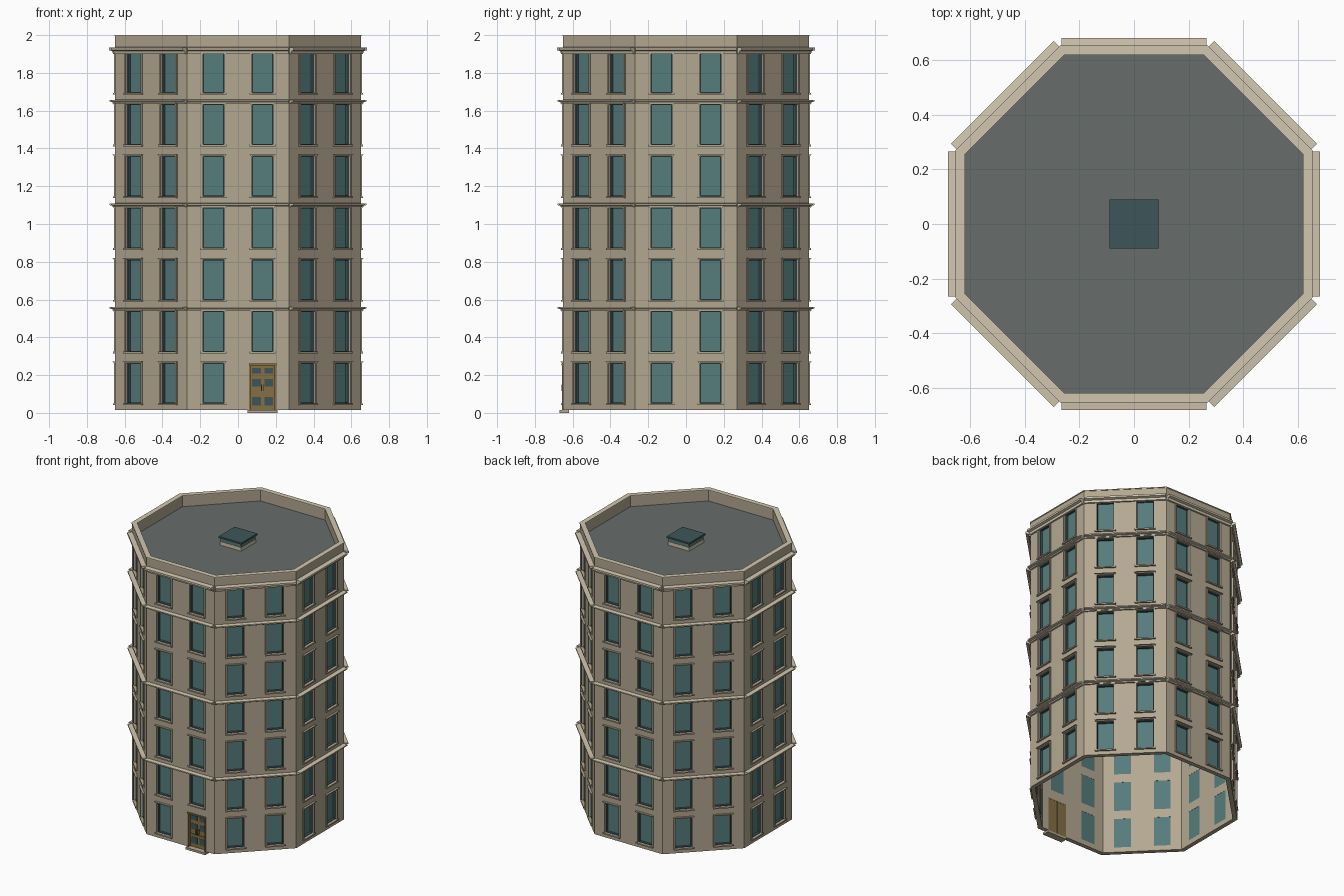
import bpy, bmesh
from math import pi
from mathutils import Matrix, Vector

if "Cube" in bpy.data.objects:
    bpy.data.objects.remove(bpy.data.objects["Cube"])

R, T = 0.65, 0.03                 # outer apothem, wall thickness
HALF = R * 0.41421356             # half side of the octagon
BAY, WW, WH = 0.13, 0.11, 0.213   # window offset, width, height
SILLS = [0.05 + 0.274 * i for i in range(7)]
DOOR_W, DOOR_TOP, BASE = 0.145, 0.26, 0.015


def material(name, rgb):
    m = bpy.data.materials.new(name)
    m.diffuse_color = (*rgb, 1)
    m.use_nodes = True
    m.node_tree.nodes["Principled BSDF"].inputs["Base Color"].default_value = m.diffuse_color
    return m


WALL = material("stone", (0.45, 0.39, 0.285))
TRIM = material("pale stone", (0.64, 0.57, 0.43))
GLASS = material("glass", (0.092, 0.20, 0.20))
DARK = material("dark glass", (0.047, 0.092, 0.10))
ROOF = material("roofing", (0.135, 0.155, 0.148))
WOOD = material("wood", (0.24, 0.16, 0.06))


def finish(name, bm, mat):
    bmesh.ops.recalc_face_normals(bm, faces=bm.faces[:])
    me = bpy.data.meshes.new(name)
    bm.to_mesh(me)
    bm.free()
    ob = bpy.data.objects.new(name, me)
    bpy.context.collection.objects.link(ob)
    me.materials.append(mat)
    return ob


def turn(k):
    return Matrix.Rotation(k * pi / 4, 4, 'Z')


def box(bm, u0, u1, d0, d1, z0, z1, k=0):
    """Box on facade k: u along the wall, d outward distance, z up."""
    size = Matrix.Diagonal((u1 - u0, d1 - d0, z1 - z0, 1))
    at = Matrix.Translation(((u0 + u1) / 2, -(d0 + d1) / 2, (z0 + z1) / 2))
    bmesh.ops.create_cube(bm, size=1, matrix=turn(k) @ at @ size)


def moulding(bm, profile, k):
    """Extrude a (d, z) profile along facade k."""
    ends = [[bm.verts.new(turn(k) @ Vector((u, -d, z))) for d, z in profile]
            for u in (-HALF + 0.003, HALF - 0.003)]
    bm.faces.new(ends[0])
    bm.faces.new(ends[1])
    n = len(profile)
    for i in range(n):
        j = (i + 1) % n
        bm.faces.new((ends[0][i], ends[0][j], ends[1][j], ends[1][i]))


def is_door(k, side, floor):
    return k == 0 and side == 1 and floor == 0


# openings as (facade, u0, u1, z0, z1)
windows = [(k, s * BAY - WW / 2, s * BAY + WW / 2, z, z + WH)
           for k in range(8) for s in (-1, 1) for f, z in enumerate(SILLS)
           if not is_door(k, s, f)]
door = (0, BAY - DOOR_W / 2, BAY + DOOR_W / 2, BASE, DOOR_TOP)

# pierced octagonal walls running up into the parapet
bm = bmesh.new()
rows = sorted({BASE, DOOR_TOP, 1.999} | set(SILLS) | {z + WH for z in SILLS})
for k in range(8):
    holes = [w for w in windows if w[0] == k] + ([door] if k == 0 else [])
    cols = sorted({-HALF, HALF} | {h[i] for h in holes for i in (1, 2)})
    for u0, u1 in zip(cols, cols[1:]):
        for z0, z1 in zip(rows, rows[1:]):
            u, z = (u0 + u1) / 2, (z0 + z1) / 2
            if any(h[1] < u < h[2] and h[3] < z < h[4] for h in holes):
                continue
            bm.faces.new([bm.verts.new(turn(k) @ Vector((a, -R, b)))
                          for a, b in ((u0, z0), (u1, z0), (u1, z1), (u0, z1))])
bmesh.ops.remove_doubles(bm, verts=bm.verts[:], dist=1e-5)
walls = finish("walls", bm, WALL)
sol = walls.modifiers.new("thickness", 'SOLIDIFY')
sol.thickness = T
sol.offset = -1
sol.use_even_offset = True

# glass panes at the back of the reveals, with thin sashes
panes, sashes = bmesh.new(), bmesh.new()
trims, sills = bmesh.new(), bmesh.new()
for k, u0, u1, z0, z1 in windows:
    box(panes, u0, u1, R - T + 0.001, R - T + 0.005, z0, z1, k)
    s = 0.004
    for a, b, c, d in ((u0, u0 + s, z0, z1), (u1 - s, u1, z0, z1),
                       (u0 + s, u1 - s, z0, z0 + s), (u0 + s, u1 - s, z1 - s, z1)):
        box(sashes, a, b, R - T + 0.005, R - 0.008, c, d, k)
    # raised surround, lintel and sill
    for a, b in ((u0 - 0.011, u0), (u1, u1 + 0.011)):
        box(trims, a, b, R - 0.002, R + 0.006, z0, z1, k)
    box(trims, u0 - 0.011, u1 + 0.011, R - 0.002, R + 0.008, z1, z1 + 0.006, k)
    box(trims, u0 - 0.013, u1 + 0.013, R - 0.002, R + 0.015, z1 + 0.006, z1 + 0.01, k)
    box(sills, u0 - 0.013, u1 + 0.013, R - 0.002, R + 0.012, z0 - 0.009, z0, k)
finish("window_panes", panes, GLASS)
finish("window_sashes", sashes, DARK)
finish("window_surrounds", trims, WALL)
finish("window_sills", sills, WALL)

# string courses every two floors and the top cornice
bands, cornice = bmesh.new(), bmesh.new()
for k in range(8):
    for z in (0.56, 1.108, 1.656):
        moulding(bands, [(R - .002, z - .018), (R + .012, z - .018), (R + .015, z - .011),
                         (R + .031, z - .008), (R + .031, z), (R - .002, z + .002)], k)
    moulding(cornice, [(R - .002, 1.9), (R + .012, 1.9), (R + .016, 1.915),
                       (R + .033, 1.92), (R + .033, 1.933), (R - .002, 1.936)], k)
finish("string_courses", bands, TRIM)
finish("cornice", cornice, TRIM)


def octagon(name, d, z0, z1, mat, inner=None):
    """Octagonal slab, or a ring when inner is given."""
    bm = bmesh.new()
    t = 0.41421356
    loop = lambda a, z: [bm.verts.new(turn(k) @ Vector((a * t, -a, z))) for k in range(8)]
    loops = [loop(d, z0), loop(d, z1)]
    if inner:
        loops += [loop(inner, z1), loop(inner, z0)]
        pairs = list(zip(loops, loops[1:] + loops[:1]))
    else:
        bm.faces.new(loops[0])
        bm.faces.new(loops[1])
        pairs = [(loops[0], loops[1])]
    for a, b in pairs:
        for i in range(8):
            j = (i + 1) % 8
            bm.faces.new((a[i], a[j], b[j], b[i]))
    return finish(name, bm, mat)


octagon("roof", R - T, 1.91, 1.92, ROOF)
octagon("parapet_cap", R + 0.004, 1.994, 2.0, TRIM, R - T - 0.001)

# rooftop skylight
for name, h, z0, z1, mat in (("skylight_curb", 0.085, 1.92, 1.945, TRIM),
                             ("skylight_glass", 0.082, 1.945, 1.97, GLASS),
                             ("skylight_lid", 0.09, 1.97, 1.982, DARK)):
    bm = bmesh.new()
    box(bm, -h, h, -h, h, z0, z1)
    finish(name, bm, mat)

# double entrance door
u0, u1 = door[1], door[2]
bm = bmesh.new()
for a, b in ((u0, u0 + 0.008), (u1 - 0.008, u1)):
    box(bm, a, b, R - T, R + 0.006, BASE, DOOR_TOP)
box(bm, u0, u1, R - T, R + 0.008, DOOR_TOP - 0.008, DOOR_TOP + 0.002)
finish("door_frame", bm, WOOD)
leaves, lights, handles = bmesh.new(), bmesh.new(), bmesh.new()
for s in (-1, 1):
    a, b = sorted((BAY + s * 0.001, BAY + s * 0.0645))
    box(leaves, a, b, R - T + 0.001, R - T + 0.012, BASE, DOOR_TOP - 0.008)
    for z0, z1 in ((0.04, 0.085), (0.14, 0.18), (0.208, 0.238)):
        box(lights, a + 0.008, b - 0.008, R - T + 0.01, R - T + 0.014, z0, z1)
    box(leaves, a, b, R - T + 0.012, R - T + 0.018, 0.097, 0.107)
    h = BAY + s * 0.006
    box(handles, h - 0.002, h + 0.002, R - T + 0.012, R + 0.008, 0.115, 0.15)
finish("door_leaves", leaves, WOOD)
finish("door_lights", lights, DARK)
finish("door_handles", handles, WOOD)
bm = bmesh.new()
box(bm, u0 - 0.006, u1 + 0.006, R - T, R + 0.02, 0.0, BASE)
finish("door_step", bm, WALL)
